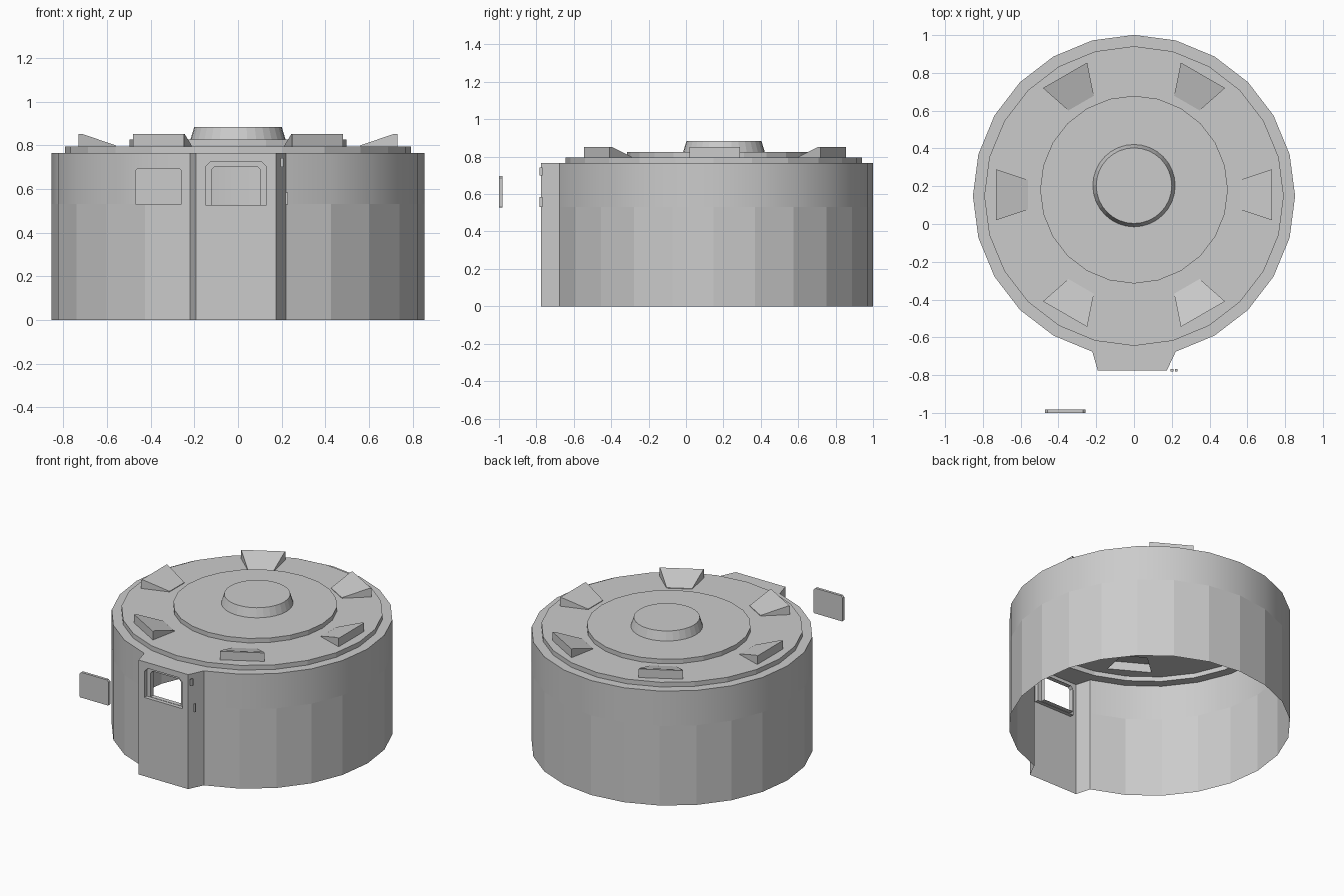
import bpy, bmesh
from math import sin, cos, pi, radians
from mathutils import Vector, Matrix

if "Cube" in bpy.data.objects:
    bpy.data.objects.remove(bpy.data.objects["Cube"])

CY = 0.148  # centre of the round hull in y


def loft(name, low, high):
    """Closed solid between two matching outlines."""
    bm = bmesh.new()
    a = [bm.verts.new(p) for p in low]
    b = [bm.verts.new(p) for p in high]
    n = len(a)
    bm.faces.new(a[::-1])
    bm.faces.new(b)
    for i in range(n):
        j = (i + 1) % n
        bm.faces.new((a[i], a[j], b[j], b[i]))
    bmesh.ops.recalc_face_normals(bm, faces=bm.faces)
    me = bpy.data.meshes.new(name)
    bm.to_mesh(me)
    bm.free()
    ob = bpy.data.objects.new(name, me)
    bpy.context.collection.objects.link(ob)
    return ob


def ring(r, z, y, n=24):
    return [(r * sin(2 * pi * i / n), y + r * cos(2 * pi * i / n), z) for i in range(n)]


def box(name, x0, x1, y0, y1, z0, z1):
    c = [(x0, y0), (x1, y0), (x1, y1), (x0, y1)]
    return loft(name, [(x, y, z0) for x, y in c], [(x, y, z1) for x, y in c])


def rounded(x0, x1, z0, z1, y, c, cb=0.0):
    """Upright rectangle with clipped top (and optionally bottom) corners."""
    pts = [(x0 + cb, z0), (x1 - cb, z0)]
    if cb:
        pts += [(x1, z0 + cb)]
    pts += [(x1, z1 - c), (x1 - c, z1), (x0 + c, z1), (x0, z1 - c)]
    if cb:
        pts += [(x0, z0 + cb)]
    return [(x, y, z) for x, z in pts]


def combine(target, other, op):
    m = target.modifiers.new(op, 'BOOLEAN')
    m.operation, m.object, m.solver = op, other, 'EXACT'
    bpy.context.view_layer.objects.active = target
    bpy.ops.object.modifier_apply(modifier=m.name)
    bpy.data.objects.remove(other)


# Hull outline: 24-sided round wall with a projecting window bay at the front
R = 0.853
outline = [(x, y) for x, y, _ in ring(R, 0, CY)]
outline[12:13] = [(0.174, -0.775), (-0.192, -0.775)]
shell = loft("hull_shell", [(x, y, 0) for x, y in outline],
             [(x, y, 0.765) for x, y in outline])

# Stepped roof and central cap
parts = [
    loft("roof_step", ring(0.793, 0.70, CY), ring(0.793, 0.796, CY)),
    loft("roof_disc", ring(0.497, 0.73, 0.182), ring(0.497, 0.826, 0.182)),
    loft("roof_cap", ring(0.226, 0.80, 0.203, 32), ring(0.2, 0.885, 0.203, 32)),
]

# Six wedge ramps around the roof, tall at the outside
for k in range(6):
    rot = Matrix.Translation((0, CY + 0.007, 0)) @ Matrix.Rotation(radians(60 * k), 4, 'Z')
    plan = [(0.56, -0.078), (0.715, -0.13), (0.73, -0.135),
            (0.73, 0.135), (0.715, 0.13), (0.56, 0.078)]
    tops = [0.80, 0.853, 0.853, 0.853, 0.853, 0.80]
    parts.append(loft("roof_ramp", [rot @ Vector((x, y, 0.75)) for x, y in plan],
                      [rot @ Vector((x, y, z)) for (x, y), z in zip(plan, tops)]))
for p in parts:
    combine(shell, p, 'UNION')

# Recessed window frame and opening
combine(shell, loft("frame_cut", rounded(-0.149, 0.131, 0.526, 0.726, -0.85, 0.025),
                    rounded(-0.149, 0.131, 0.526, 0.726, -0.75, 0.025)), 'DIFFERENCE')
combine(shell, loft("opening_cut", rounded(-0.121, 0.103, 0.528, 0.703, -0.85, 0.015),
                    rounded(-0.121, 0.103, 0.528, 0.703, -0.72, 0.015)), 'DIFFERENCE')

# Open the underside and the window, add the seam below the smooth upper band
bm = bmesh.new()
bm.from_mesh(shell.data)
gone = [f for f in bm.faces
        if all(v.co.z < 0.001 for v in f.verts)
        or all(abs(v.co.y + 0.72) < 0.001 and abs(v.co.x) < 0.13 and v.co.z > 0.5
               for v in f.verts)]
bmesh.ops.delete(bm, geom=gone, context='FACES')
bmesh.ops.bisect_plane(bm, geom=bm.verts[:] + bm.edges[:] + bm.faces[:],
                       plane_co=(0, 0, 0.532), plane_no=(0, 0, 1))
bm.to_mesh(shell.data)
bm.free()
bpy.ops.object.select_all(action='DESELECT')
shell.select_set(True)
bpy.context.view_layer.objects.active = shell
bpy.ops.object.shade_smooth_by_angle(angle=radians(25))
for f in shell.data.polygons:
    f.use_smooth = 0.533 < f.center.z < 0.764 and abs(f.normal.z) < 0.1

# Detached window pane, floating in front
loft("window_pane", rounded(-0.471, -0.257, 0.528, 0.697, -1.0, 0.012, 0.004),
     rounded(-0.471, -0.257, 0.528, 0.697, -0.982, 0.012, 0.004))

# Two small hinge blocks beside the bay
box("upper_hinge", 0.194, 0.208, -0.782, -0.768, 0.70, 0.743)
box("lower_hinge", 0.217, 0.229, -0.782, -0.768, 0.53, 0.585)
